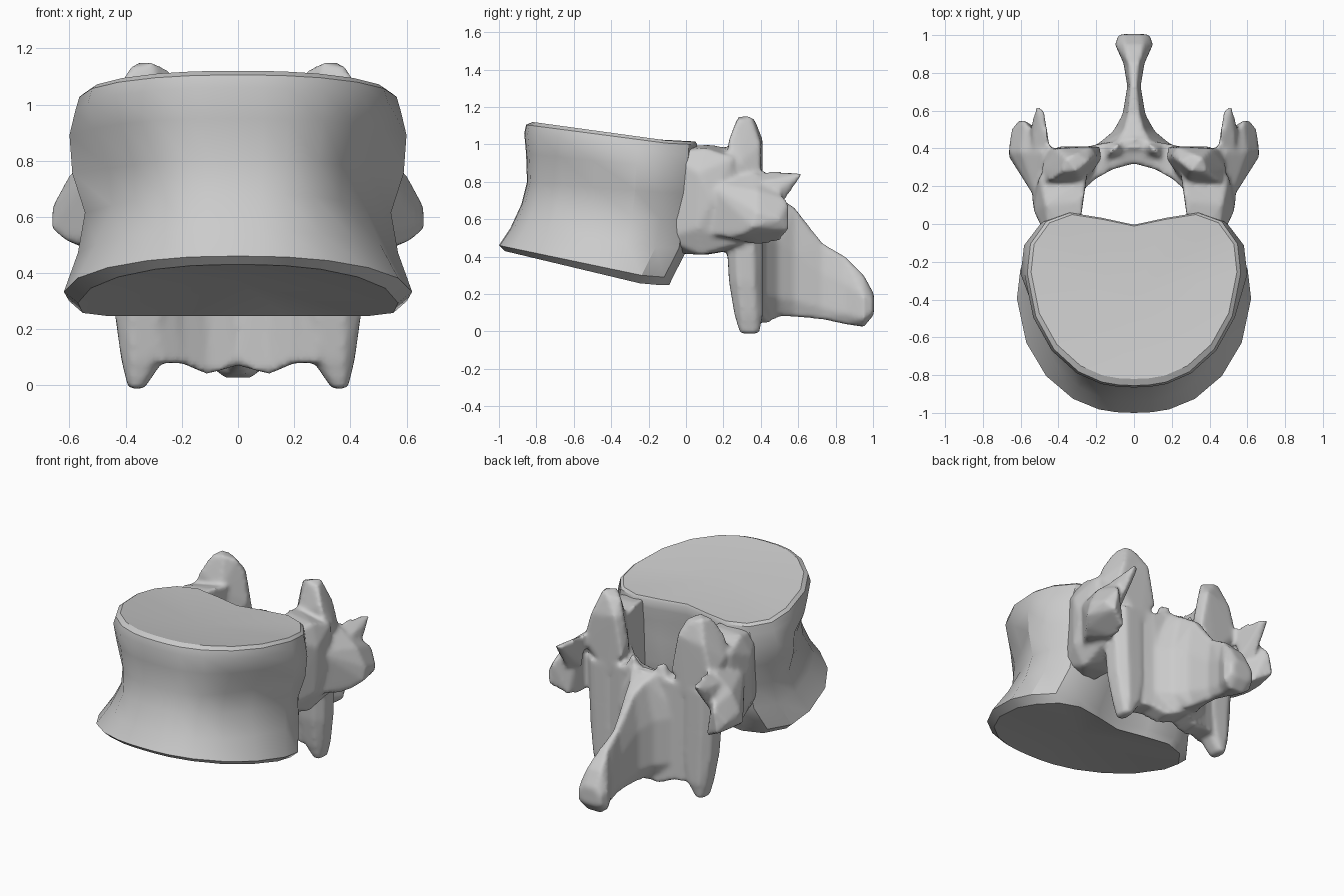
import bpy, bmesh, math

cube = bpy.data.objects.get("Cube")
if cube:
    bpy.data.objects.remove(cube)

bone = bpy.data.materials.new("bone_grey")
bone.use_nodes = True
GREY = (0.6, 0.6, 0.6, 1)
bone.diffuse_color = GREY
bone.node_tree.nodes["Principled BSDF"].inputs["Base Color"].default_value = GREY


def finish(bm, name):
    bmesh.ops.recalc_face_normals(bm, faces=bm.faces)
    mesh = bpy.data.meshes.new(name)
    bm.to_mesh(mesh)
    bm.free()
    obj = bpy.data.objects.new(name, mesh)
    bpy.context.collection.objects.link(obj)
    mesh.materials.append(bone)
    bpy.ops.object.select_all(action='DESELECT')
    obj.select_set(True)
    bpy.context.view_layer.objects.active = obj
    return obj


def hull(bm, points, mirror=True):
    """Add the convex hull of the points, and its mirror image."""
    for side in ((1, -1) if mirror else (1,)):
        verts = [bm.verts.new((side * x, y, z)) for x, y, z in points]
        out = bmesh.ops.convex_hull(bm, input=verts)
        spare = {v for v in out["geom_interior"] + out["geom_unused"]
                 if isinstance(v, bmesh.types.BMVert)}
        bmesh.ops.delete(bm, geom=list(spare), context='VERTS')


def chain(bm, sections, mirror=True):
    """Hull each pair of neighbouring sections into a bent limb."""
    for a, b in zip(sections, sections[1:]):
        hull(bm, a + b, mirror)


def slab(x0, x1, y0, y1, z):
    """Level, corner-cut cross-section."""
    xm, ym = (x0 + x1) / 2, (y0 + y1) / 2
    dx, dy = (x1 - x0) / 2, (y1 - y0) / 2
    return [(xm + dx * sx * a, ym + dy * sy * b, z)
            for sx in (-1, 1) for sy in (-1, 1) for a, b in ((1, .5), (.5, 1))]


# Body: kidney outline lofted through tilted rings, pinched at the waist
half = [(0, 0), (.15, .004), (.3, .02), (.52, .08), (.75, .21), (.92, .4), (1, .65),
        (.97, .82), (.82, .95), (.6, 1), (.3, .97), (0, .93)]
outline = half + [(-u, v) for u, v in half[-2:0:-1]]
# half width, front y, back y, front z, back z, pinch
rings = [(.545, -.82, .05, 1.12, 1.0, 0),
         (.565, -.855, .06, 1.105, .985, 0),
         (.58, -.865, .06, 1.06, .93, 0),
         (.6, -.855, .05, .95, .86, .08),
         (.59, -.85, .04, .8, .73, .18),
         (.545, -.88, .03, .68, .58, .12),
         (.57, -.94, .01, .55, .43, .04),
         (.62, -1, -.07, .46, .265, 0),
         (.57, -.97, -.09, .43, .22, 0)]
bm = bmesh.new()
loops = []
for w, yf, yb, zf, zb, pinch in rings:
    loop = []
    for u, v in outline:
        squeeze = 1 - pinch * max(0, math.sin(math.pi * v / .6)) * (v < .6)
        # the slope levels off toward the back
        z = zf + (zb - zf) * min(v, .87)
        loop.append(bm.verts.new((u * w * squeeze, yf + (yb - yf) * v, z)))
    loops.append(loop)
n = len(outline)
for a, b in zip(loops, loops[1:]):
    for i in range(n):
        bm.faces.new((a[i], a[(i + 1) % n], b[(i + 1) % n], b[i]))
# Dished end plates
for loop, y, z in ((loops[0], -.4, 1.04), (loops[-1], -.5, .37)):
    centre = bm.verts.new((0, y, z))
    for i in range(n):
        bm.faces.new((loop[i], loop[(i + 1) % n], centre))
body = finish(bm, "vertebral_body")
bpy.ops.object.shade_smooth_by_angle(angle=math.radians(32))

bm = bmesh.new()
# Pedicles joining body and arch
hull(bm, [(x, y, z) for x, y, z in (
    (.3, -.1, .98), (.44, -.12, .95), (.3, -.1, .42), (.44, -.12, .5), (.27, .12, 1.0),
    (.47, .1, .98), (.28, .12, .41), (.46, .08, .41), (.53, .07, .85), (.54, .14, .7),
    (.52, .06, .55), (.25, .25, .98), (.5, .25, .93), (.28, .33, .45), (.48, .3, .47))])
# Upper joint processes: plates set diagonally
hull(bm, [(.44, .23, 1.03), (.39, .27, 1.13), (.3, .28, 1.15), (.24, .33, 1.12),
          (.36, .35, 1.15), (.31, .37, 1.13), (.2, .36, 1.03), (.23, .41, 1.03),
          (.41, .4, 1.0), (.48, .22, .93), (.49, .29, .9), (.46, .4, .82),
          (.28, .22, .95), (.17, .35, .85), (.18, .41, .78), (.24, .24, .72),
          (.45, .3, .6), (.28, .41, .64)])
# Side processes
hull(bm, [(.5, .1, .8), (.5, .12, .52), (.48, .38, .85), (.48, .4, .46), (.57, .24, .5),
          (.62, .3, .52), (.665, .36, .56), (.66, .38, .64), (.6, .38, .75), (.61, .55, .54),
          (.65, .5, .6), (.58, .55, .7), (.5, .5, .48)])
# Small rear spurs on the side processes
hull(bm, [(.44, .38, .86), (.54, .4, .8), (.47, .48, .84), (.48, .62, .85), (.52, .62, .84),
          (.55, .5, .76), (.46, .42, .65), (.52, .5, .66)])
# Lower joint processes
chain(bm, [slab(.23, .46, .22, .41, .7), slab(.23, .45, .22, .41, .45),
           slab(.22, .44, .23, .41, .27), slab(.265, .415, .26, .41, .09),
           slab(.335, .39, .29, .39, -.012)])
# Lamina plates, from midline out to the joint processes
chain(bm, [
    [(0, .32, .72), (0, .46, .76), (0, .34, .07), (0, .5, .08)],
    [(.11, .29, .72), (.13, .43, .74), (.11, .33, .04), (.11, .45, .045)],
    [(.2, .24, .74), (.2, .42, .72), (.2, .29, .08), (.2, .42, .08)],
    [(.27, .18, .76), (.29, .4, .7), (.28, .26, .08), (.28, .4, .08)]])
# Pointed nubs on the upper lamina edge
hull(bm, [(.04, .36, .7), (.16, .33, .7), (.06, .44, .7), (.16, .43, .7),
          (.08, .42, .81), (.12, .38, .82)])
# Spinous process: y, half thickness, bottom z, top z
spine = []
for y, t, low, high in ((.4, .22, .09, .76), (.49, .11, .085, .72), (.58, .06, .08, .66),
                        (.73, .035, .065, .47), (.85, .055, .04, .4), (.95, .1, .025, .3),
                        (1.005, .08, .09, .2)):
    spine.append([(s * t * k, y, low + (high - low) * h)
                  for s in (-1, 1) for k, h in ((.5, 0), (1, .15), (1, .6), (.5, 1))])
chain(bm, spine, mirror=False)
arch = finish(bm, "neural_arch")

# Fuse the arch parts into one surface and soften the seams
remesh = arch.modifiers.new("fuse", 'REMESH')
remesh.mode = 'VOXEL'
remesh.voxel_size = .014
remesh.use_smooth_shade = True
soften = arch.modifiers.new("soften", 'SMOOTH')
soften.factor = .5
soften.iterations = 5
